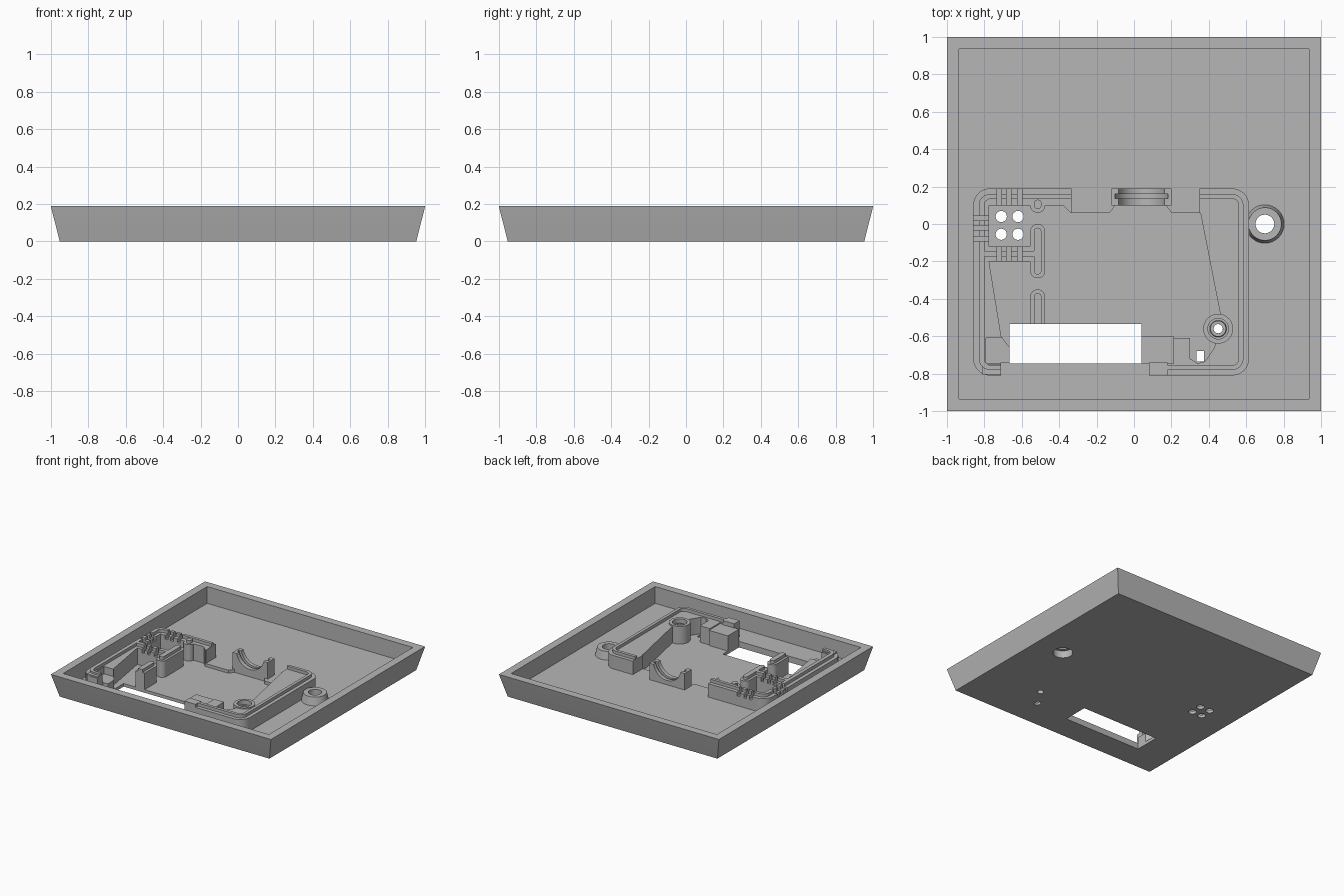
import bpy, bmesh
from math import sin, cos, pi, radians
from mathutils import Matrix

cube = bpy.data.objects.get("Cube")
if cube:
    bpy.data.objects.remove(cube, do_unlink=True)

grey = bpy.data.materials.new("plain grey")
grey.use_nodes = True
GREY = (0.47, 0.47, 0.47, 1)
grey.diffuse_color = GREY
grey.node_tree.nodes["Principled BSDF"].inputs["Base Color"].default_value = GREY

parts = []
FLOOR, RECESS, BASE, LIP = 0.05, 0.025, 0.16, 0.185


def finish(name, bm, keep):
    bmesh.ops.recalc_face_normals(bm, faces=bm.faces)
    mesh = bpy.data.meshes.new(name)
    bm.to_mesh(mesh)
    bm.free()
    mesh.materials.append(grey)
    ob = bpy.data.objects.new(name, mesh)
    bpy.context.collection.objects.link(ob)
    if keep:
        parts.append(ob)
    return ob


def loft(name, rings, keep=True, closed=False):
    """Skin a stack of equal point rings; closed joins last to first."""
    bm = bmesh.new()
    loops = [[bm.verts.new(p) for p in ring] for ring in rings]
    pairs = list(zip(loops, loops[1:]))
    if closed:
        pairs.append((loops[-1], loops[0]))
    else:
        bm.faces.new(loops[0])
        bm.faces.new(loops[-1])
    for a, b in pairs:
        for i in range(len(a)):
            j = (i + 1) % len(a)
            bm.faces.new((a[i], a[j], b[j], b[i]))
    return finish(name, bm, keep)


def at(outline, z):
    return [(x, y, z) for x, y in outline]


def prism(name, outline, z0, z1, keep=True):
    return loft(name, [at(outline, z0), at(outline, z1)], keep)


def rect(x0, x1, y0, y1):
    return [(x0, y0), (x1, y0), (x1, y1), (x0, y1)]


def rounded(x0, x1, y0, y1, r, n=8):
    pts = []
    corners = [(x1 - r, y1 - r), (x0 + r, y1 - r), (x0 + r, y0 + r), (x1 - r, y0 + r)]
    for k, (cx, cy) in enumerate(corners):
        for i in range(n + 1):
            a = (k + i / n) * pi / 2
            pts.append((cx + r * cos(a), cy + r * sin(a)))
    return pts


def circle(x, y, r, n=32):
    return [(x + r * cos(2 * pi * i / n), y + r * sin(2 * pi * i / n)) for i in range(n)]


def tube(name, x, y, profile):
    """Closed radial profile of (radius, height) swept round a vertical axis."""
    return loft(name, [at(circle(x, y, r), z) for r, z in profile], closed=True)


def cut(ob, cutters):
    for c in cutters:
        mod = ob.modifiers.new("cut", 'BOOLEAN')
        mod.operation, mod.solver, mod.object = 'DIFFERENCE', 'EXACT', c
        bpy.context.view_layer.objects.active = ob
        bpy.ops.object.modifier_apply(modifier=mod.name)


def hole(outline, z0=-0.1, z1=0.4):
    ob = prism("cutter", outline, z0, z1, keep=False)
    ob.hide_render = True
    helpers.append(ob)
    return ob


helpers = []

# Cutters shared by several parts
recess = hole([(-.775, -.12), (-.775, .1), (-.38, .1), (-.34, .06), (-.13, .06),
               (-.1, .1), (.17, .1), (.2, .06), (.355, .06), (.465, -.5),
               (.43, -.66), (.38, -.735), (.34, -.745), (.3, -.72), (.3, -.61),
               (.21, -.61), (.21, -.745), (-.665, -.745), (-.665, -.66),
               (-.71, -.6), (-.775, -.2), (-.54, -.2), (-.54, -.12)], RECESS)
opening = hole(rect(-.665, .04, -.745, -.535))
gaps = [hole(rect(-.335, .35, .055, .25)), hole(rect(-.71, .08, -.9, -.74))]

# Tray with flared sides and a thick floor
square = lambda h, z: at(rect(-h, h, -h, h), z)
tray = loft("tray", [square(.953, 0), square(.995, .165), square(1, .188),
                     square(.935, .188), square(.935, FLOOR)])
vents = [hole(circle(x, y, .03, 20)) for x in (-.71, -.62) for y in (-.055, .04)]
cut(tray, [recess, opening, hole(circle(.7, 0, .075), -.1, .06),
           hole(circle(.45, -.56, .025, 16)), hole(rect(.335, .375, -.735, -.68))] + vents)

# Inner housing wall with its solid infill
housing = prism("housing_wall", rounded(-.86, .615, -.81, .19, .09), .04, BASE)
notches = [hole(rect(x - .012, x + .012, y0, y1), .13)
           for x in (-.72, -.67, -.61) for y0, y1 in ((.09, .2), (-.21, -.11))]
notches += [hole(rect(-.87, -.765, y - .012, y + .012), .13) for y in (.03, -.02, -.08)]
seat = hole(rect(-.79, -.6, -.745, -.61), .1)
cut(housing, [recess, seat, hole(circle(.45, -.56, .075))] + gaps + notches)

# Raised tongue along the middle of the wall
outer = rounded(-.83, .585, -.78, .16, .06)
inner = rounded(-.8, .56, -.755, .135, .035)
tongue = loft("wall_tongue", [at(outer, .15), at(outer, LIP), at(inner, LIP), at(inner, .15)],
              closed=True)
cut(tongue, gaps + notches)
divider = prism("divider_tongue", rect(-.81, -.53, -.175, -.145), .15, LIP)
cut(divider, notches)

# Rounded partitions with matching tongues
for name, y0, y1 in (("middle_partition", -.29, 0), ("front_partition", -.65, -.35),
                     ("back_partition", .06, .15)):
    base = prism(name, rounded(-.555, -.475, y0, y1, .039), .02, BASE)
    top = prism(name + "_tongue", rounded(-.535, -.495, y0 + .02, y1 - .02, .019), .15, LIP)
    if y0 < -.5:
        cut(base, [opening])
        cut(top, [opening])

# Blocks beside the opening
prism("right_stop_block", rect(.04, .21, -.745, -.6), .02, .15)
prism("right_stop_tab", rect(.08, .18, -.81, -.74), .04, LIP)
prism("left_stop_tab", rect(-.81, -.71, -.805, -.75), .04, .17)

# Cable cradle: a block with a round saddle and a wider groove
cradle = prism("cable_cradle", rect(-.12, .2, .1, .19), .02, LIP)
for radius, y0, y1 in ((.125, 0, .3), (.145, .135, .16)):
    saddle = hole(circle(.04, -.21, radius), y0, y1)
    saddle.data.transform(Matrix.Rotation(radians(-90), 4, 'X'))
    cut(cradle, [saddle])

# Screw post, a cup round a hollow pin
tube("screw_post_cup", .45, -.56, [(.08, .02), (.08, .17), (.055, .17), (.055, .02)])
tube("screw_post_pin", .45, -.56, [(.058, .02), (.058, .11), (.045, .11), (.042, .14),
                                   (.025, .14), (.025, .02)])

# Tapered mounting boss
tube("mounting_boss", .7, 0, [(.105, .04), (.088, .115), (.05, .115), (.05, .06),
                              (.076, .06), (.076, .04)])

for ob in helpers:
    bpy.data.objects.remove(ob, do_unlink=True)
bpy.ops.object.select_all(action='DESELECT')
for ob in parts:
    ob.select_set(True)
    bpy.context.view_layer.objects.active = ob
bpy.ops.object.shade_smooth_by_angle(angle=radians(25))
